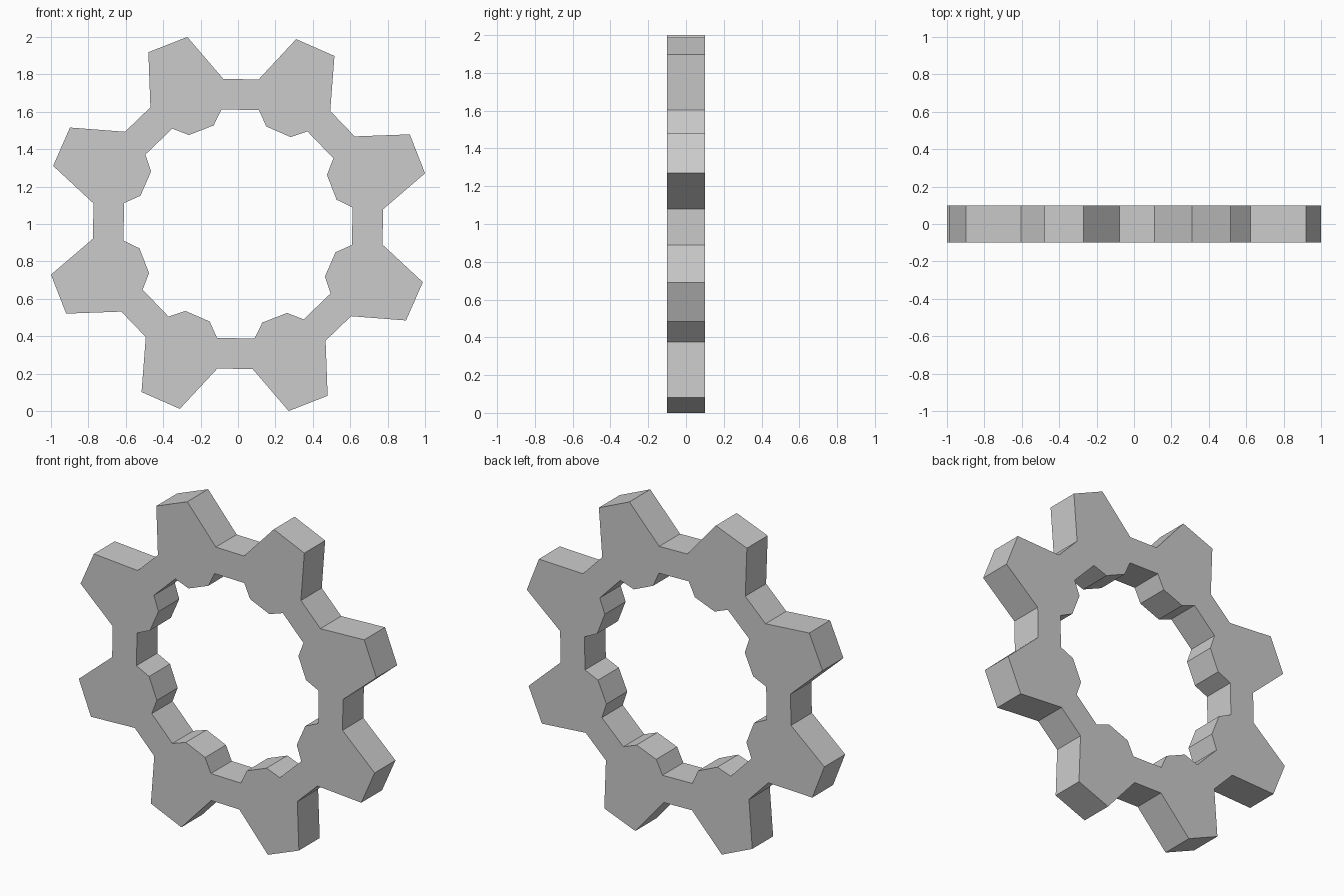
import bpy, bmesh
from math import cos, sin, radians

if "Cube" in bpy.data.objects:
    bpy.data.objects.remove(bpy.data.objects["Cube"])

TEETH = 8
FIRST = 66.35      # angle of the first tooth, degrees
HALF_DEPTH = 0.1
CENTRE_Z = 1.0

# One tooth: (angle from tooth centre, radius) for outer and inner edges
OUTER = [(-15.55, 0.78), (-6.2, 1.036), (6.2, 1.036), (15.55, 0.78)]
INNER = [(-13.2, 0.619), (-7.5, 0.543), (7.5, 0.543), (13.2, 0.619)]


def ring(bm, profile, y):
    """Repeat the tooth profile around the gear as a loop of vertices."""
    loop = []
    for t in range(TEETH):
        for offset, r in profile:
            a = radians(FIRST + t * 360 / TEETH + offset)
            loop.append(bm.verts.new((r * cos(a), y, CENTRE_Z + r * sin(a))))
    return loop


def bridge(bm, a, b):
    n = len(a)
    for i in range(n):
        j = (i + 1) % n
        bm.faces.new((a[i], a[j], b[j], b[i]))


# Gear: four loops bridged into a closed ring
bm = bmesh.new()
loops = [ring(bm, OUTER, -HALF_DEPTH), ring(bm, OUTER, HALF_DEPTH),
         ring(bm, INNER, HALF_DEPTH), ring(bm, INNER, -HALF_DEPTH)]
for k in range(4):
    bridge(bm, loops[k], loops[(k + 1) % 4])
bmesh.ops.recalc_face_normals(bm, faces=bm.faces)

mesh = bpy.data.meshes.new("gear")
bm.to_mesh(mesh)
bm.free()
gear = bpy.data.objects.new("gear", mesh)
bpy.context.collection.objects.link(gear)
